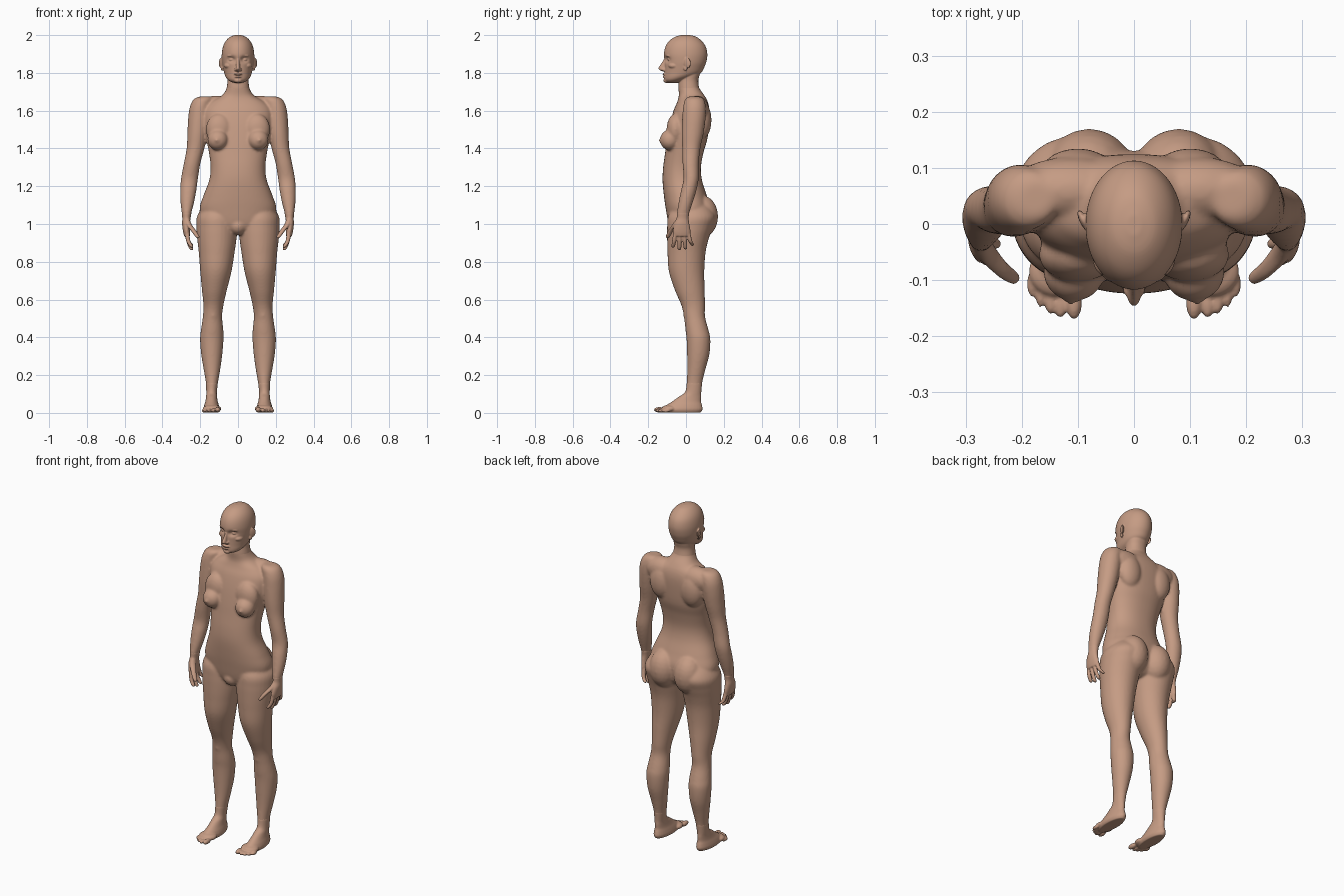
import bpy, bmesh, math
from mathutils import Matrix, Vector, Euler

skin = bpy.data.materials.new("skin")
skin.diffuse_color = (0.56, 0.33, 0.23, 1)


def spline(p0, p1, p2, p3, t):
    return [0.5 * (2*b + (c - a)*t + (2*a - 5*b + 4*c - d)*t*t + (3*b - a - 3*c + d)*t**3)
            for a, b, c, d in zip(p0, p1, p2, p3)]


def loft(bm, sections, e=2.0, n=32, sub=6):
    """Closed skin over horizontal rings (z, cx, cy, rx, ry); returns its vertices."""
    s = sorted(sections)
    rows = []
    for i in range(len(s) - 1):
        a, d = s[max(i - 1, 0)], s[min(i + 2, len(s) - 1)]
        rows += [spline(a, s[i], s[i + 1], d, k / sub) for k in range(sub)]
    rows.append(s[-1])
    rings = []
    for z, cx, cy, rx, ry in rows:
        ring = []
        for k in range(n):
            c, w = math.cos(2*math.pi*k/n), math.sin(2*math.pi*k/n)
            ring.append(bm.verts.new((cx + rx*math.copysign(abs(c)**(2/e), c),
                                      cy + ry*math.copysign(abs(w)**(2/e), w), z)))
        rings.append(ring)
    for a, b in zip(rings, rings[1:]):
        for k in range(n):
            bm.faces.new((a[k], a[(k+1) % n], b[(k+1) % n], b[k]))
    bm.faces.new(rings[0][::-1])
    bm.faces.new(rings[-1])
    return [v for r in rings for v in r]


def blob(bm, center, radii, rot=(0, 0, 0)):
    m = Matrix.LocRotScale(Vector(center), Euler(rot), Vector(radii))
    bmesh.ops.create_icosphere(bm, subdivisions=3, radius=1, matrix=m)


def mirror(bm):
    geo = bmesh.ops.duplicate(bm, geom=bm.verts[:] + bm.edges[:] + bm.faces[:])["geom"]
    for v in geo:
        if isinstance(v, bmesh.types.BMVert):
            v.co.x = -v.co.x


def finish(bm, name, voxel, smooth):
    """Fuse the overlapping masses into one smooth surface."""
    bmesh.ops.recalc_face_normals(bm, faces=bm.faces[:])
    me = bpy.data.meshes.new(name)
    bm.to_mesh(me)
    bm.free()
    ob = bpy.data.objects.new(name, me)
    bpy.context.collection.objects.link(ob)
    bpy.context.view_layer.objects.active = ob
    r = ob.modifiers.new("fuse", 'REMESH')
    r.mode = 'VOXEL'
    r.voxel_size = voxel
    r.use_smooth_shade = True
    m = ob.modifiers.new("smooth", 'SMOOTH')
    m.factor = 0.5
    m.iterations = smooth
    for mod in ("fuse", "smooth"):
        bpy.ops.object.modifier_apply(modifier=mod)
    ob.data.materials.clear()
    ob.data.materials.append(skin)
    for p in ob.data.polygons:
        p.use_smooth = True
        p.material_index = 0


def center(rows):
    """Rows (z, half width, front y, back y) to centred loft sections."""
    return [(z, 0, (f + b) / 2, w, (b - f) / 2) for z, w, f, b in rows]


# ---- body: arms, legs and torso ----
bm = bmesh.new()
loft(bm, [(1.675, .175, .045, .03, .03), (1.66, .185, .045, .05, .05),
          (1.62, .20, .045, .055, .06), (1.56, .207, .042, .057, .062),
          (1.48, .215, .035, .053, .058), (1.40, .225, .028, .047, .048),
          (1.32, .243, .025, .044, .043), (1.24, .257, .027, .045, .04),
          (1.18, .263, .015, .043, .041), (1.12, .268, 0, .037, .038),
          (1.06, .272, -.015, .026, .033), (1.03, .273, -.018, .021, .031)])
loft(bm, [(1.13, .09, .03, .03, .05), (1.10, .10, .03, .075, .09),
          (1.04, .112, .03, .105, .125), (.98, .112, .02, .108, .12),
          (.92, .112, .01, .104, .11), (.85, .113, .003, .095, .101),
          (.75, .117, .003, .083, .094), (.65, .125, .02, .066, .079),
          (.57, .130, .038, .053, .063), (.51, .135, .045, .051, .056),
          (.44, .137, .058, .059, .061), (.39, .139, .066, .062, .063),
          (.31, .139, .065, .056, .059), (.23, .138, .055, .044, .048),
          (.16, .138, .045, .032, .041), (.11, .14, .04, .028, .041),
          (.08, .14, .038, .024, .036)])
blob(bm, (.08, .085, 1.04), (.083, .085, .112))      # buttock
blob(bm, (.107, -.085, 1.445), (.055, .053, .055))   # breast
blob(bm, (.112, -.134, 1.443), (.011, .011, .011))
blob(bm, (.10, -.055, 1.50), (.07, .048, .085))      # chest muscle
blob(bm, (.11, .06, 1.61), (.115, .06, .07))         # shoulder slope
blob(bm, (.10, .085, 1.55), (.07, .05, .10))         # shoulder blade
blob(bm, (.133, .012, .52), (.03, .026, .04))        # kneecap
mirror(bm)
blob(bm, (0, -.045, .99), (.05, .055, .05))
loft(bm, center([(.945, .05, -.04, .06), (.96, .12, -.07, .09), (1.0, .18, -.092, .12),
                 (1.08, .203, -.107, .13), (1.15, .183, -.117, .11),
                 (1.23, .153, -.124, .085), (1.30, .145, -.121, .079),
                 (1.38, .154, -.11, .093), (1.45, .168, -.10, .113),
                 (1.53, .18, -.085, .122), (1.60, .18, -.066, .124),
                 (1.645, .145, -.047, .116), (1.68, .085, -.038, .098),
                 (1.72, .06, -.04, .07), (1.75, .055, -.037, .064)]), e=2.25, n=48)
finish(bm, "body", .0065, 8)

# ---- hands ----
bm = bmesh.new()
loft(bm, [(1.06, .272, -.015, .026, .033), (1.03, .273, -.018, .022, .032),
          (1.0, .275, -.022, .021, .04), (.96, .272, -.023, .019, .047),
          (.935, .27, -.022, .015, .042)])
for y0, y1, tip in ((-.057, -.068, .875), (-.033, -.035, .862),
                    (-.01, -.003, .866), (.012, .033, .884)):
    loft(bm, [(tip, .243, y1, .005, .005), (tip + .008, .248, y1, .011, .01),
              (.91, .263, (y0 + y1) / 2, .0115, .011), (.955, .27, y0, .012, .011)], n=16)
loft(bm, [(.925, .212, -.098, .006, .006), (.935, .216, -.095, .012, .012),
          (.965, .236, -.08, .014, .015), (1.0, .262, -.05, .016, .02),
          (1.03, .27, -.03, .014, .02)], n=16)
mirror(bm)
finish(bm, "hands", .0038, 4)

# ---- feet ----
bm = bmesh.new()
loft(bm, [(.001, .14, -.02, .036, .097), (.018, .14, -.02, .043, .108),
          (.04, .14, -.01, .039, .095), (.06, .14, .003, .033, .077),
          (.085, .14, .021, .029, .06), (.11, .14, .038, .028, .043),
          (.16, .138, .045, .032, .041)])
blob(bm, (.138, -.085, .022), (.05, .045, .021))
for x, y, r, l in ((.107, -.14, .0145, .03), (.131, -.142, .011, .026), (.149, -.135, .0105, .026),
                   (.166, -.124, .01, .025), (.181, -.107, .01, .023)):
    blob(bm, (x, y, r + .002), (r, l, r))
mirror(bm)
finish(bm, "feet", .004, 4)

# ---- head with neck, face and ears ----
bm = bmesh.new()
skull = loft(bm, center([(2.001, .012, -.02, .016), (1.992, .04, -.055, .052), (1.97, .064, -.088, .082),
                         (1.94, .079, -.108, .104), (1.90, .086, -.117, .113),
                         (1.86, .085, -.114, .108), (1.83, .08, -.113, .097),
                         (1.80, .073, -.114, .08), (1.78, .066, -.115, .045),
                         (1.765, .055, -.114, .005), (1.754, .04, -.108, -.02),
                         (1.747, .02, -.095, -.045)]), n=64)
for v in skull:                                      # eye sockets
    if v.co.y < -.04:
        v.co.y += .02 * math.exp(-((abs(v.co.x) - .034) / .019)**2
                                 - ((v.co.z - 1.871) / .014)**2)
side = bmesh.new()
blob(side, (.034, -.084, 1.87), (.015, .014, .009))                      # eye
blob(side, (.034, -.094, 1.892), (.025, .012, .006), (0, .1, .3))        # brow
blob(side, (.012, -.116, 1.817), (.008, .012, .008))                     # nostril
blob(side, (.048, -.06, 1.838), (.026, .034, .018))                      # cheek
blob(side, (.09, .006, 1.853), (.007, .021, .029), (.15, 0, -.45))       # ear
blob(side, (.084, -.003, 1.824), (.007, .011, .014), (.15, 0, -.3))      # ear lobe
mirror(side)
tmp = bpy.data.meshes.new("face_parts")
side.to_mesh(tmp)
side.free()
bm.from_mesh(tmp)
bpy.data.meshes.remove(tmp)
loft(bm, [(1.875, 0, -.102, .008, .014), (1.848, 0, -.115, .009, .017),
          (1.826, 0, -.123, .012, .023), (1.816, 0, -.12, .013, .021),
          (1.808, 0, -.112, .008, .012)], n=20)                           # nose
blob(bm, (0, -.111, 1.793), (.024, .014, .006))                          # lips
blob(bm, (0, -.11, 1.779), (.02, .014, .006))
blob(bm, (0, -.102, 1.76), (.022, .018, .014))                           # chin
loft(bm, center([(1.675, .06, -.02, .07), (1.70, .063, -.036, .078), (1.72, .06, -.04, .07),
                 (1.76, .055, -.037, .065), (1.80, .056, -.03, .074), (1.84, .05, -.03, .07)]),
     e=2.2)                                                              # neck
finish(bm, "head", .0033, 4)
